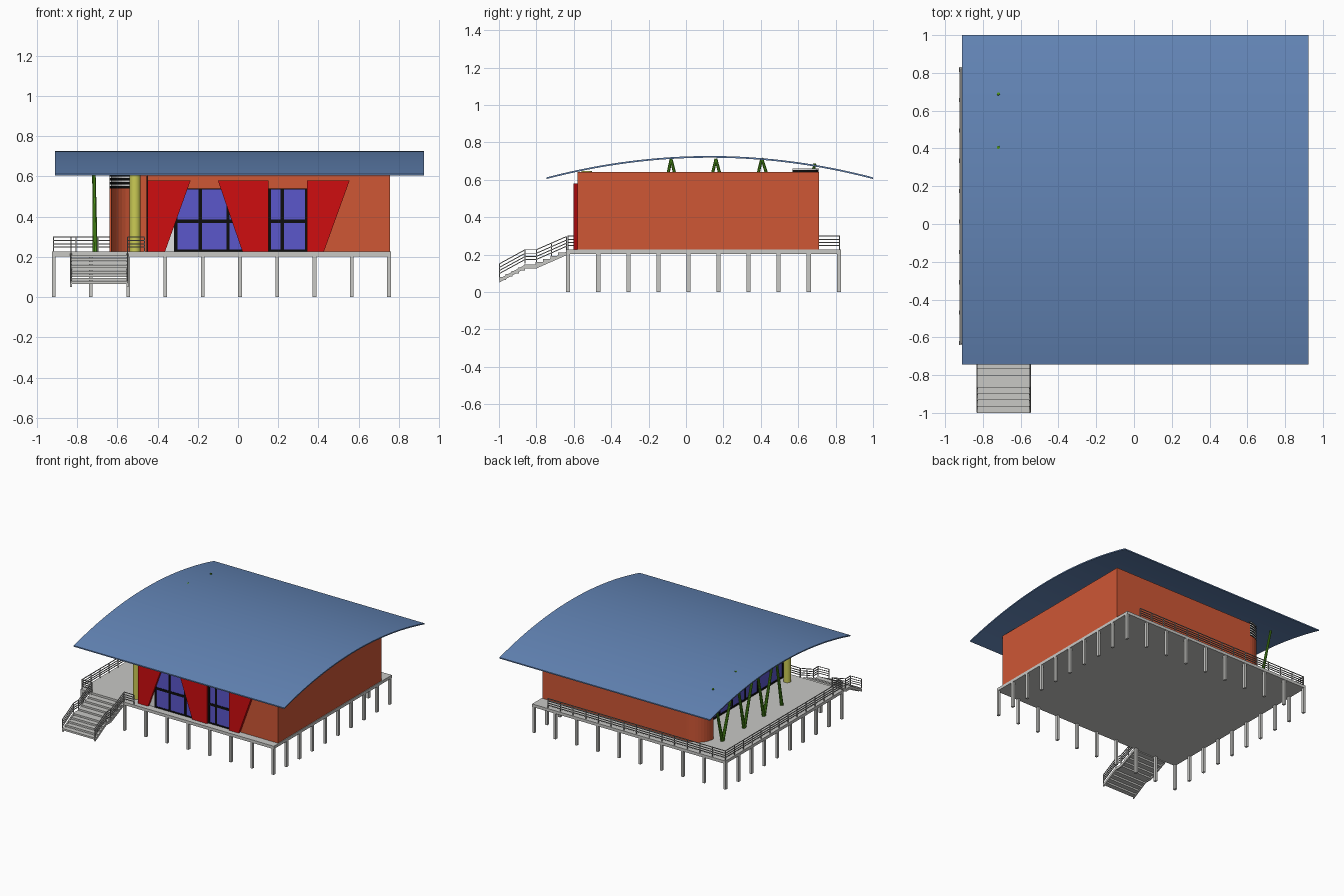
import bpy, math
from mathutils import Vector

if "Cube" in bpy.data.objects:
    bpy.data.objects.remove(bpy.data.objects["Cube"])


def mat(name, r, g, b):
    m = bpy.data.materials.new(name)
    m.diffuse_color = (r, g, b, 1)
    m.use_nodes = True
    m.node_tree.nodes["Principled BSDF"].inputs["Base Color"].default_value = m.diffuse_color
    return m


ORANGE = mat("orange", 0.62, 0.095, 0.036)
RED = mat("red", 0.62, 0.004, 0.005)
ROOF = mat("roof_blue", 0.125, 0.235, 0.47)
GLASS = mat("glass_violet", 0.105, 0.095, 0.60)
BLACK = mat("black", 0.004, 0.004, 0.004)
GREY = mat("concrete", 0.58, 0.58, 0.56)
RAIL = mat("rail_grey", 0.36, 0.36, 0.35)
YELLOW = mat("yellow", 0.60, 0.60, 0.09)
GREEN = mat("green", 0.075, 0.29, 0.01)
WHITE = mat("white", 0.75, 0.75, 0.75)


def mesh(name, verts, faces, m):
    me = bpy.data.meshes.new(name)
    me.from_pydata(verts, [], faces)
    me.materials.append(m)
    ob = bpy.data.objects.new(name, me)
    bpy.context.collection.objects.link(ob)
    return ob


def boxes(name, spans, m):
    """One object from boxes given as (x0, x1, y0, y1, z0, z1)."""
    v, f = [], []
    for x0, x1, y0, y1, z0, z1 in spans:
        n = len(v)
        v += [(x, y, z) for z in (z0, z1) for x, y in ((x0, y0), (x1, y0), (x1, y1), (x0, y1))]
        f += [[n + i for i in q] for q in ((3, 2, 1, 0), (4, 5, 6, 7), (0, 1, 5, 4),
                                           (1, 2, 6, 5), (2, 3, 7, 6), (3, 0, 4, 7))]
    return mesh(name, v, f, m)


def prism(name, poly, to3d, m):
    """Extrude a 2D polygon; to3d(a, b, side) places each point."""
    n = len(poly)
    v = [to3d(a, b, s) for s in (0, 1) for a, b in poly]
    f = [list(range(n)), list(range(2 * n - 1, n - 1, -1))]
    f += [[(i + 1) % n, i, n + i, n + (i + 1) % n] for i in range(n)]
    return mesh(name, v, f, m)


def rods(name, segs, m, r0=0.003, r1=None, sides=4):
    """One object from straight rods between point pairs."""
    v, f = [], []
    r1 = r0 if r1 is None else r1
    for a, b in segs:
        a, b = Vector(a), Vector(b)
        q = (b - a).to_track_quat('Z', 'Y')
        n = len(v)
        for p, r in ((a, r0), (b, r1)):
            for i in range(sides):
                t = 2 * math.pi * (i + 0.5) / sides
                v.append(p + q @ Vector((r * math.cos(t), r * math.sin(t), 0)))
        f += [[n + i, n + (i + 1) % sides, n + sides + (i + 1) % sides, n + sides + i] for i in range(sides)]
        f += [[n + i for i in reversed(range(sides))], [n + sides + i for i in range(sides)]]
    return mesh(name, v, f, m)


# Deck slab and the stilts around its edge
TOP = 0.226
boxes("deck_slab", [(-0.925, 0.76, -0.64, 0.83, 0.203, TOP)], GREY)
xs = [-0.917 + i * 1.668 / 9 for i in range(10)]
ys = [-0.63 + i * 1.447 / 9 for i in range(10)]
spots = [(x, y) for x in xs for y in ys if x in (xs[0], xs[-1]) or y in (ys[0], ys[-1])]
boxes("deck_stilts", [(x - .009, x + .009, y - .011, y + .011, 0, 0.204) for x, y in spots], GREY)

# Arched roof, circular-like parabola across y
N = 32
ry = [-0.745 + 1.745 * i / N for i in range(N + 1)]
arc = [(y, 0.613 + 0.114 * (1 - ((y - 0.1275) / 0.8725) ** 2)) for y in ry]
outline = arc + [(y, z - 0.009) for y, z in reversed(arc)]
v = [(x, y, z) for x in (-0.91, 0.925) for y, z in outline]
L = len(outline)
f = [[i, (i + 1) % L, L + (i + 1) % L, L + i][::-1] for i in range(L)]
for i in range(N):
    q = [i, i + 1, L - 2 - i, L - 1 - i]
    f += [q, [L + k for k in reversed(q)]]
roof = mesh("arched_roof", v, f, ROOF)
bpy.context.view_layer.objects.active = roof
roof.select_set(True)
bpy.ops.object.shade_smooth_by_angle()
roof.select_set(False)

# House walls
WT = 0.642
boxes("house_walls", [(-0.45, 0.755, -0.58, -0.57, TOP, WT),
                      (0.745, 0.755, -0.57, 0.71, TOP, WT),
                      (-0.50, 0.745, 0.70, 0.71, TOP, WT)], ORANGE)


# Curved back corner: low wall with striped louvres above
def curved(name, z0, z1, r0, r1, m):
    K = 10
    ang = [math.pi / 2 * (1 + i / K) for i in range(K + 1)]
    poly = [(-0.50 + r * math.cos(t), 0.57 + r * math.sin(t))
            for r, seq in ((r1, ang), (r0, ang[::-1])) for t in seq]
    return prism(name, poly, lambda a, b, s: (a, b, z1 if s == 0 else z0), m)


curved("corner_wall", TOP, 0.54, 0.13, 0.14, ORANGE)
for i in range(6):
    z = 0.54 + i * 0.02
    curved("louvre_dark", z, z + 0.012, 0.131, 0.139, BLACK)
    curved("louvre_light", z + 0.012, z + 0.02, 0.13, 0.14, WHITE)

# Glazed side wall with mullions
boxes("side_glass", [(-0.45, -0.444, -0.57, 0.70, TOP, 0.60)], GLASS)
boxes("side_mullions", [(-0.455, -0.44, y - .006, y + .006, TOP, 0.60)
                        for y in [-0.56 + i * 0.157 for i in range(9)]]
      + [(-0.455, -0.44, -0.57, 0.70, z, z + 0.012) for z in (TOP, 0.375, 0.59)], BLACK)

# Front windows
boxes("front_glass", [(-0.316, 0.03, -0.584, -0.58, TOP, 0.54),
                      (0.15, 0.345, -0.584, -0.58, TOP, 0.54)], GLASS)
boxes("window_side_plate", [(-0.37, -0.316, -0.584, -0.58, TOP, 0.36)], WHITE)
bars = [(x - .008, x + .008, -0.588, -0.58, TOP, 0.54) for x in (-0.31, -0.188, -0.05, 0.156, 0.22, 0.34)]
for x0, x1 in ((-0.316, 0.03), (0.15, 0.345)):
    bars += [(x0, x1, -0.588, -0.58, z - h, z + h) for z, h in ((0.231, .005), (0.378, .009), (0.538, .003))]
boxes("window_frames", bars, BLACK)

# Slanted red panels
for b0, b1, t0, t1 in ((-0.45, -0.363, -0.45, -0.236), (0.022, 0.152, -0.10, 0.152),
                       (0.342, 0.427, 0.342, 0.555)):
    prism("red_panel", [(b0, TOP), (b1, TOP), (t1, 0.58), (t0, 0.58)],
          lambda a, b, s: (a, -0.602 if s == 0 else -0.58, b), RED)

# Yellow entrance column
col = rods("entrance_column", [((-0.512, -0.53, TOP), (-0.512, -0.53, 0.647))], YELLOW, 0.028, None, 24)
bpy.context.view_layer.objects.active = col
col.select_set(True)
bpy.ops.object.shade_smooth_by_angle()

# Zigzag green props under the roof
tops = [(0.69, 0.687), (0.405, 0.716), (0.16, 0.712), (-0.08, 0.712)]
feet = [0.56, 0.29, 0.045, -0.18]
pairs = [(i, i) for i in range(4)] + [(i + 1, i) for i in range(3)]
rods("zigzag_props", [((-0.71, feet[b], 0.215), (-0.718, tops[t][0], tops[t][1])) for t, b in pairs],
     GREEN, 0.013, 0.008, 8)

# Railings around the terrace
HS = (0.022, 0.038, 0.055, 0.074)


def railing(name, pts):
    segs = []
    for a, b in zip(pts, pts[1:]):
        a, b = Vector(a), Vector(b)
        segs += [(a + Vector((0, 0, h)), b + Vector((0, 0, h))) for h in HS]
        n = max(1, round((b - a).length / 0.11))
        for i in range(n + 1):
            p = a.lerp(b, i / n)
            segs.append((p, p + Vector((0, 0, HS[-1]))))
    rods(name, segs, RAIL, 0.0035)


railing("terrace_railing", [(0.63, 0.82, TOP), (-0.917, 0.82, TOP), (-0.917, -0.632, TOP), (-0.83, -0.632, TOP)])
railing("entrance_railing", [(-0.55, -0.632, TOP), (-0.465, -0.632, TOP)])

# Stairs: two flights with a short landing, each tread a slab
treads = [(-0.64 - i * 0.04, 0.21 - i * 0.0165, 0.045) for i in range(4)]
treads.append((-0.80, 0.147, 0.065))
treads += [(-0.86 - i * 0.034, 0.13 - i * 0.017, 0.038) for i in range(4)]
boxes("stair_treads", [(-0.83, -0.55, y - d, y, z - 0.014, z) for y, z, d in treads], GREY)
for x in (-0.83, -0.55):
    path = [(-0.64, 0.222), (-0.80, 0.152), (-0.86, 0.152), (-0.997, 0.077)]
    railing("stair_railing", [(x, y, z) for y, z in path])
    prism("stair_stringer", path + [(y, z - 0.02) for y, z in reversed(path)],
          lambda a, b, s: (x - 0.005 + 0.01 * s, a, b - 0.006), GREY)
